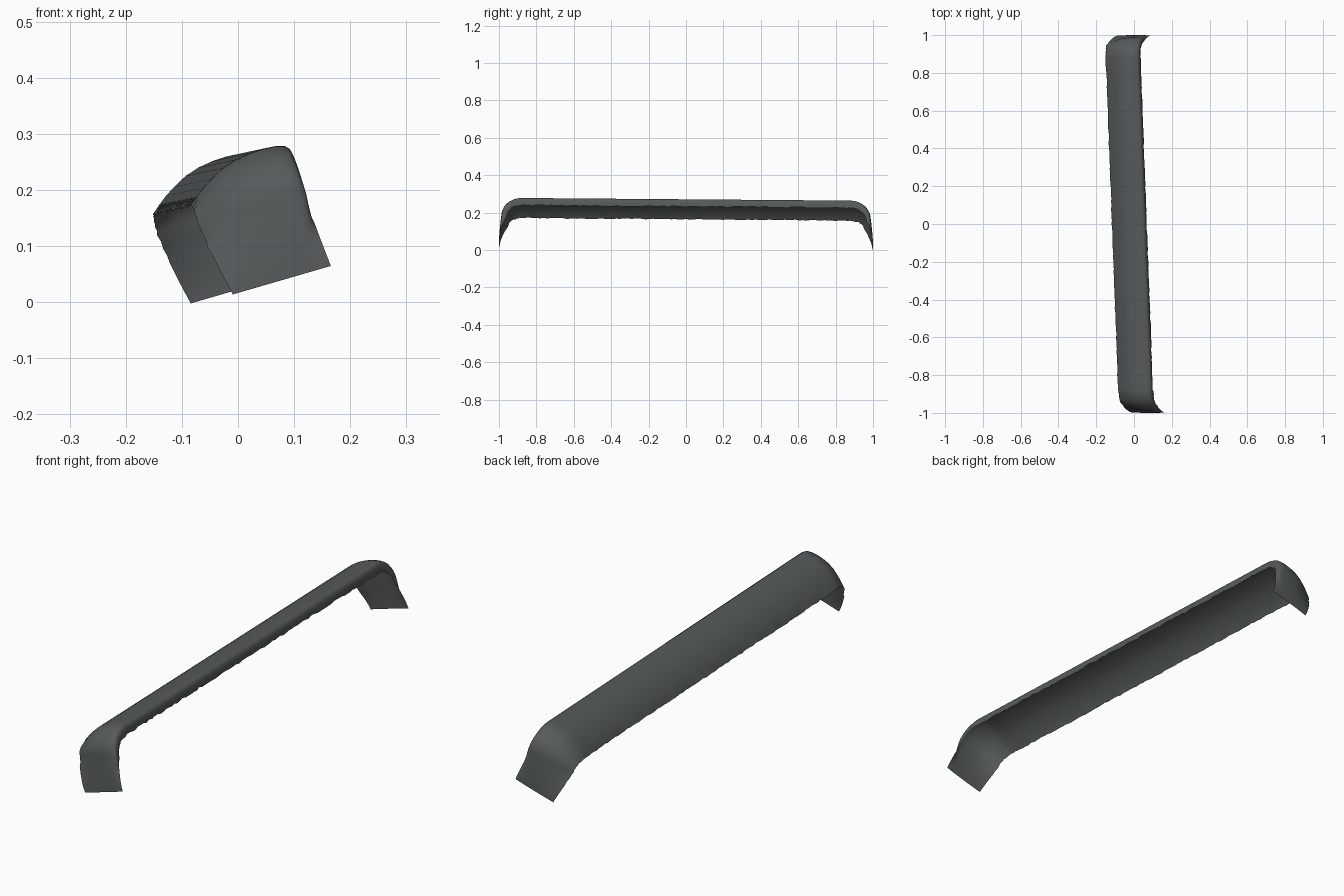
import bpy, bmesh, math, random
from mathutils import Vector

if "Cube" in bpy.data.objects:
    bpy.data.objects.remove(bpy.data.objects["Cube"])

random.seed(4)

# Tilted cross-section axes (in the x-z plane)
TILT = math.radians(16.2)
U = Vector((math.cos(TILT), 0, math.sin(TILT)))
V = Vector((-math.sin(TILT), 0, math.cos(TILT)))
Y = Vector((0, 1, 0))

# Bar cross-section: (position across, depth below the outer surface)
BAR = [(-.028, .062), (-.014, .049), (.002, .037), (.020, .026), (.045, .013),
       (.071, .005), (.098, .001), (.125, .000), (.148, .002), (.162, .006),
       (.169, .013), (.171, .024), (.170, .036), (.168, .048)]
LEG_LEFT, LEG_RIGHT = -.005, .177      # width at the foot of each leg


def half_path():
    """(y, height, normal angle, depth scale, foot blend) from front foot to bar."""
    pts = []
    n = 10
    for i in range(n):                  # leg, leaning slightly outwards
        t = i / n
        pts.append((-1 + .012 * t ** 1.5, .016 + .134 * t, 0,
                    .03 + .62 * t ** 1.6, (1 - t) ** 1.3))
    for i in range(13):                 # rounded corner
        a = math.pi / 2 * i / 12
        pts.append((-.988 + .11 * (1 - math.cos(a)), .15 + .1 * math.sin(a), a,
                    .65 + .35 * min(1, i / 8), 0))
    return pts


def full_path():
    half = half_path()
    bar = [(-.878 + 1.756 * i / 90, .25, math.pi / 2, 1, 0) for i in range(1, 90)]
    back = [(-y, v, math.pi - a, d, f) for y, v, a, d, f in reversed(half)]
    return half + bar + back


def section(station):
    """Ring of points across the shell at one station."""
    y, v, a, depth, foot = station
    normal = -math.cos(a) * Y + math.sin(a) * V
    t = (y + 1) / 2
    shift = Vector((-.075 * t, 0, -.016 * t))
    rough = 0 if foot > .3 else .003
    ring = []
    for k, (u, d) in enumerate(BAR):
        flat = LEG_LEFT + (LEG_RIGHT - LEG_LEFT) * k / (len(BAR) - 1)
        w = u * (1 - foot) + flat * foot
        dd = d * depth
        if k in (0, len(BAR) - 1):      # slightly ragged rims
            dd += random.uniform(-rough, rough)
            w += random.uniform(-rough, rough) * .6
        ring.append(shift + Y * y + V * v + U * w - normal * dd)
    return ring


# Thin open shell: two legs, rounded corners and the long channel-shaped bar
bm = bmesh.new()
rings = [[bm.verts.new(p) for p in section(s)] for s in full_path()]
for r0, r1 in zip(rings, rings[1:]):
    for k in range(len(BAR) - 1):
        f = bm.faces.new((r0[k], r0[k + 1], r1[k + 1], r1[k]))
        f.smooth = True
bm.normal_update()
mesh = bpy.data.meshes.new("handle_shell")
bm.to_mesh(mesh)
bm.free()

handle = bpy.data.objects.new("handle_shell", mesh)
bpy.context.collection.objects.link(handle)

mat = bpy.data.materials.new("dark grey")
mat.diffuse_color = (.092, .102, .102, 1)
mat.use_nodes = True
mat.node_tree.nodes["Principled BSDF"].inputs["Base Color"].default_value = mat.diffuse_color
mesh.materials.append(mat)
